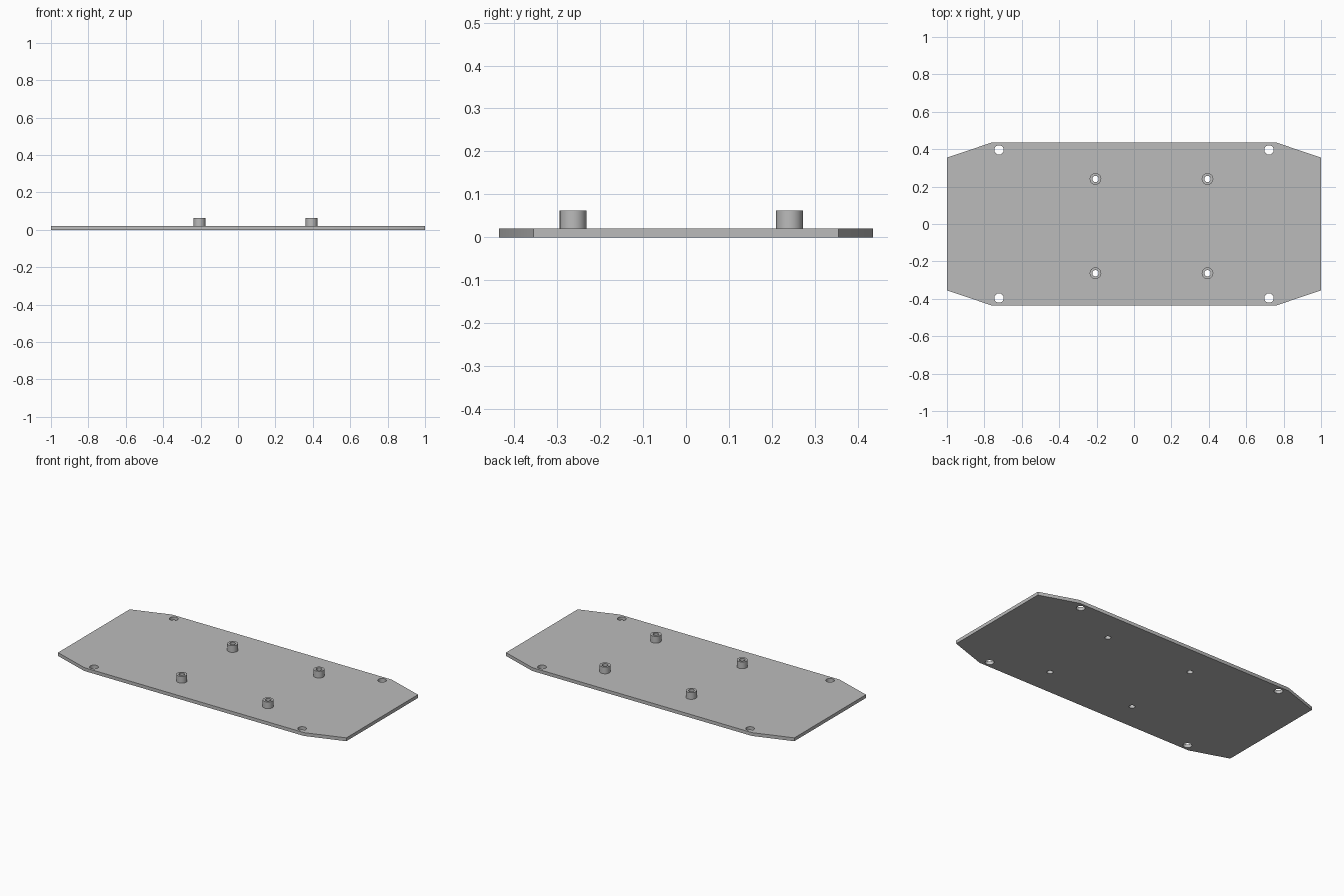
import bpy
import bmesh
from math import radians

if "Cube" in bpy.data.objects:
    bpy.data.objects.remove(bpy.data.objects["Cube"], do_unlink=True)

THICK, TOP = 0.021, 0.063
POSTS = [(x, y) for x in (-0.206, 0.393) for y in (-0.263, 0.241)]
HOLES = [(x, y) for x in (-0.722, 0.722) for y in (-0.396, 0.396)]

grey = bpy.data.materials.new("plain_grey")
grey.use_nodes = True
grey.diffuse_color = (0.5, 0.5, 0.5, 1)
grey.node_tree.nodes["Principled BSDF"].inputs["Base Color"].default_value = grey.diffuse_color


def finish(name, bm):
    """Turn a bmesh into a grey object."""
    bmesh.ops.recalc_face_normals(bm, faces=bm.faces)
    mesh = bpy.data.meshes.new(name)
    bm.to_mesh(mesh)
    bm.free()
    mesh.materials.append(grey)
    obj = bpy.data.objects.new(name, mesh)
    bpy.context.collection.objects.link(obj)
    return obj


def prism(bm, outline, z0, z1):
    """Extrude a flat outline from z0 up to z1."""
    face = bm.faces.new([bm.verts.new((x, y, z0)) for x, y in outline])
    top = bmesh.ops.extrude_face_region(bm, geom=[face])["geom"]
    verts = [v for v in top if isinstance(v, bmesh.types.BMVert)]
    bmesh.ops.translate(bm, verts=verts, vec=(0, 0, z1 - z0))


def circle(bm, x, y, z, radius):
    made = bmesh.ops.create_circle(bm, segments=32, radius=radius)["verts"]
    bmesh.ops.translate(bm, verts=made, vec=(x, y, z))
    return made


def select_only(obj):
    bpy.ops.object.select_all(action='DESELECT')
    obj.select_set(True)
    bpy.context.view_layer.objects.active = obj


# Base plate with tapered corners
bm = bmesh.new()
quarter = [(1, 0.355), (0.762, 0.435)]
half = quarter + [(-x, y) for x, y in reversed(quarter)]
prism(bm, half + [(x, -y) for x, y in reversed(half)], 0, THICK)
plate = finish("base_plate", bm)

# Drill the corner holes and the bores below the standoffs
bm = bmesh.new()
for spots, radius in ((HOLES, 0.025), (POSTS, 0.017)):
    for x, y in spots:
        ring = circle(bm, x, y, 0, radius)
        outline = [v.co.xy.copy() for v in ring]
        bmesh.ops.delete(bm, geom=ring, context='VERTS')
        prism(bm, outline, -0.1, 0.1)
drill = finish("drill_cutter", bm)
drill.hide_render = True
cut = plate.modifiers.new("drill", 'BOOLEAN')
cut.operation, cut.solver, cut.object = 'DIFFERENCE', 'EXACT', drill
select_only(plate)
bpy.ops.object.modifier_apply(modifier=cut.name)
bpy.data.objects.remove(drill, do_unlink=True)
bpy.ops.object.shade_smooth_by_angle(angle=radians(30))

# Hollow round standoffs: four rings bridged into a tube
for i, (x, y) in enumerate(POSTS):
    bm = bmesh.new()
    rings = [circle(bm, x, y, z, r) for r, z in
             ((0.031, THICK), (0.031, TOP), (0.017, TOP), (0.017, THICK))]
    for a, b in zip(rings, rings[1:]):
        for k in range(len(a)):
            n = (k + 1) % len(a)
            bm.faces.new((a[k], a[n], b[n], b[k]))
    post = finish(f"standoff_{i + 1}", bm)
    select_only(post)
    bpy.ops.object.shade_smooth_by_angle(angle=radians(30))
